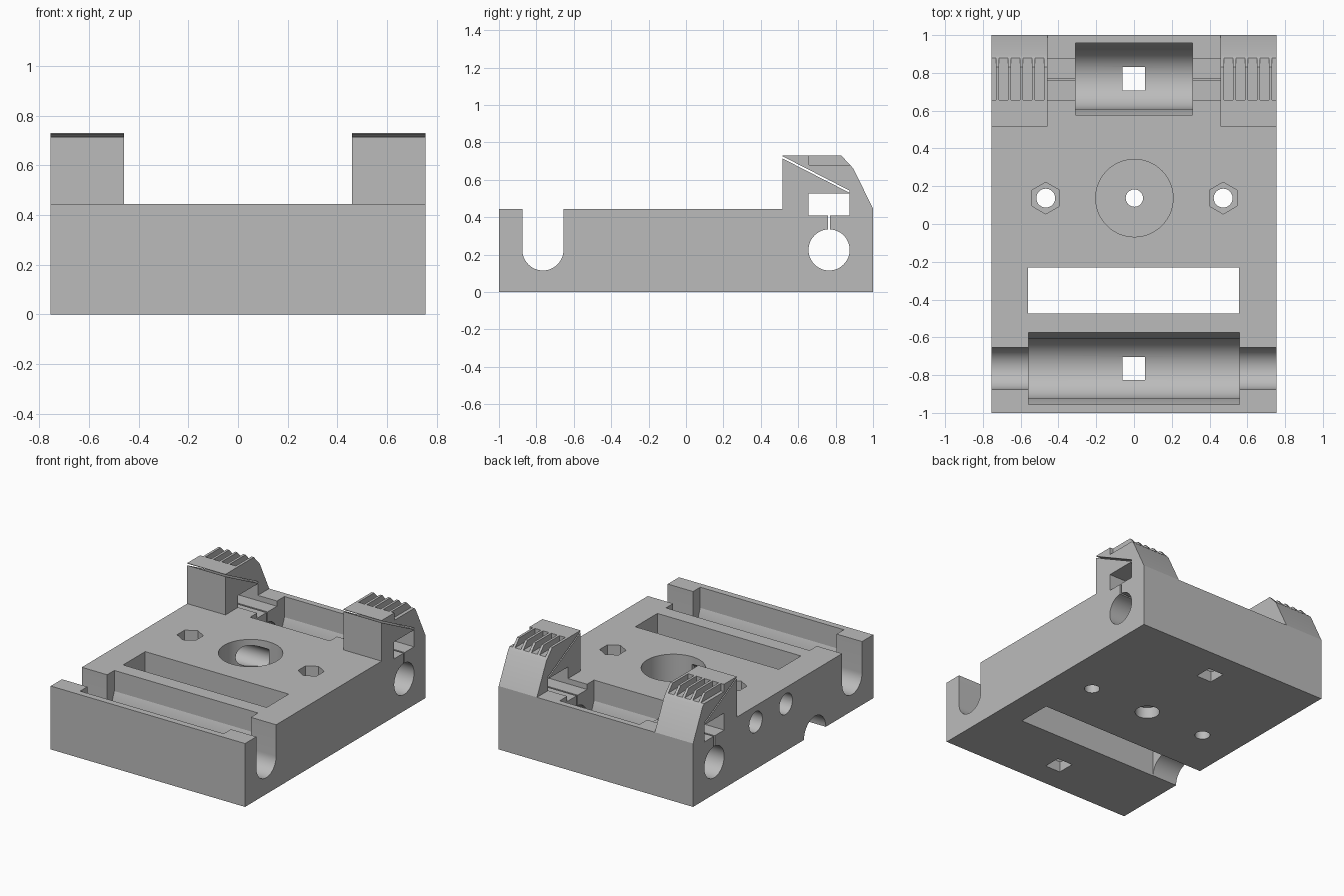
import bpy, bmesh
from math import sin, cos, pi, radians
from mathutils import Vector

cube = bpy.data.objects.get("Cube")
if cube:
    bpy.data.objects.remove(cube, do_unlink=True)

grey = bpy.data.materials.new("grey plastic")
grey.use_nodes = True
grey.diffuse_color = (0.5, 0.5, 0.5, 1)
grey.node_tree.nodes["Principled BSDF"].inputs["Base Color"].default_value = (0.5, 0.5, 0.5, 1)


def prism(name, pts, axis, lo, hi):
    """Extrude a closed profile along x (points are y, z) or z (points are x, y)."""
    bm = bmesh.new()
    place = (lambda p, d: (d, p[0], p[1])) if axis == "x" else (lambda p, d: (p[0], p[1], d))
    face = bm.faces.new([bm.verts.new(place(p, lo)) for p in pts])
    out = bmesh.ops.extrude_face_region(bm, geom=[face])
    move = Vector((hi - lo, 0, 0)) if axis == "x" else Vector((0, 0, hi - lo))
    bmesh.ops.translate(bm, vec=move, verts=[g for g in out["geom"] if isinstance(g, bmesh.types.BMVert)])
    bmesh.ops.recalc_face_normals(bm, faces=bm.faces)
    mesh = bpy.data.meshes.new(name)
    bm.to_mesh(mesh)
    bm.free()
    mesh.materials.append(grey)
    ob = bpy.data.objects.new(name, mesh)
    bpy.context.collection.objects.link(ob)
    return ob


def ring(u, v, r, n=48, start=0.0, sweep=2 * pi):
    full = sweep >= 2 * pi
    count = n if full else n + 1
    return [(u + r * cos(start + sweep * i / n), v + r * sin(start + sweep * i / n)) for i in range(count)]


def rect(u0, u1, v0, v1):
    return [(u0, v0), (u1, v0), (u1, v1), (u0, v1)]


def cut(pts, axis, lo, hi):
    tool = prism("cutter", pts, axis, lo, hi)
    tool.hide_render = True
    mod = body.modifiers.new("cut", "BOOLEAN")
    mod.operation = "DIFFERENCE"
    mod.solver = "EXACT"
    mod.object = tool
    bpy.context.view_layer.objects.active = body
    bpy.ops.object.modifier_apply(modifier=mod.name)
    bpy.data.objects.remove(tool, do_unlink=True)


HALF, DECK, TOP = 0.755, 0.445, 0.73
ROD_Y, ROD_Z, ROD_R = 0.765, 0.225, 0.11
BORE_Y = 0.137

# Body with raised clamps, then the gap between the clamps
side = [(-1, 0), (1, 0), (1, DECK), (0.895, 0.66), (0.83, TOP), (0.515, TOP), (0.515, DECK), (-1, DECK)]
body = prism("carriage_body", side, "x", -HALF, HALF)
cut(rect(0.515, 1.2, DECK, 1), "x", -0.458, 0.458)

# Rear rod hole, strap slot, thin relief slit and diagonal flex slit
cut(ring(ROD_Y, ROD_Z, ROD_R), "x", -1, 1)
cut(rect(ROD_Y - 0.11, ROD_Y + 0.11, 0.408, 0.527), "x", -1, 1)
cut(rect(ROD_Y - 0.006, ROD_Y + 0.006, 0.3, 0.45), "x", -1, 1)
cut([(0.5, 0.722), (0.875, 0.53), (0.875, 0.542), (0.5, 0.734)], "x", -1, 1)

# Front rod slot, open at the top
cut(ring(-ROD_Y, ROD_Z, ROD_R, 24, pi, pi) + [(-ROD_Y + ROD_R, 0.6), (-ROD_Y - ROD_R, 0.6)], "x", -1, 1)

# Bearing cradles with a sloped shoulder, and a square drain hole in each
for y, half in ((-ROD_Y, 0.558), (ROD_Y + 0.003, 0.31)):
    arc = ring(y, ROD_Z, 0.16, 32, pi, pi)
    lip = [(y + 0.19, 0.3), (y + 0.19, 0.6), (y - 0.19, 0.6), (y - 0.19, 0.3)]
    cut(arc + lip, "x", -half, half)
    cut(rect(-0.062, 0.058, y - 0.062, y + 0.062), "z", -0.1, 0.2)

# Window through the deck and the half-round notch below it
cut(rect(-0.56, 0.555, -0.475, -0.23), "z", -0.1, 0.6)
cut(ring(-0.352, 0, 0.121), "x", -1, -0.5)

# Pulley bore with its axle hole and counterbore
cut(ring(0.002, BORE_Y, 0.205, 64), "z", 0.2, 0.6)
cut(ring(0.002, BORE_Y, 0.046, 32), "z", -0.1, 0.4)
cut(ring(0.002, BORE_Y, 0.08, 32), "z", -0.1, 0.08)

# Cord holes from the right side into the bore
for s in (-1, 1):
    cut(ring(BORE_Y + s * 0.167, 0.33, 0.073, 32), "x", -1, 0)

# Bolt holes with hexagonal nut pockets
for x in (-0.467, 0.472):
    cut(ring(x, BORE_Y, 0.084, 6, radians(30)), "z", 0.32, 0.6)
    cut(ring(x, BORE_Y, 0.05, 32), "z", -0.1, 0.4)

# Strap grooves across the clamp tops
for s in (-1, 1):
    for i in range(5):
        a = 0.477 + i * 0.0635
        b = a + 0.046
        cut(rect(0.657, 1.1, 0.678, 0.9), "x", min(s * a, s * b), max(s * a, s * b))

bpy.ops.object.select_all(action="DESELECT")
body.select_set(True)
bpy.context.view_layer.objects.active = body
bpy.ops.object.shade_smooth_by_angle(angle=radians(20))
